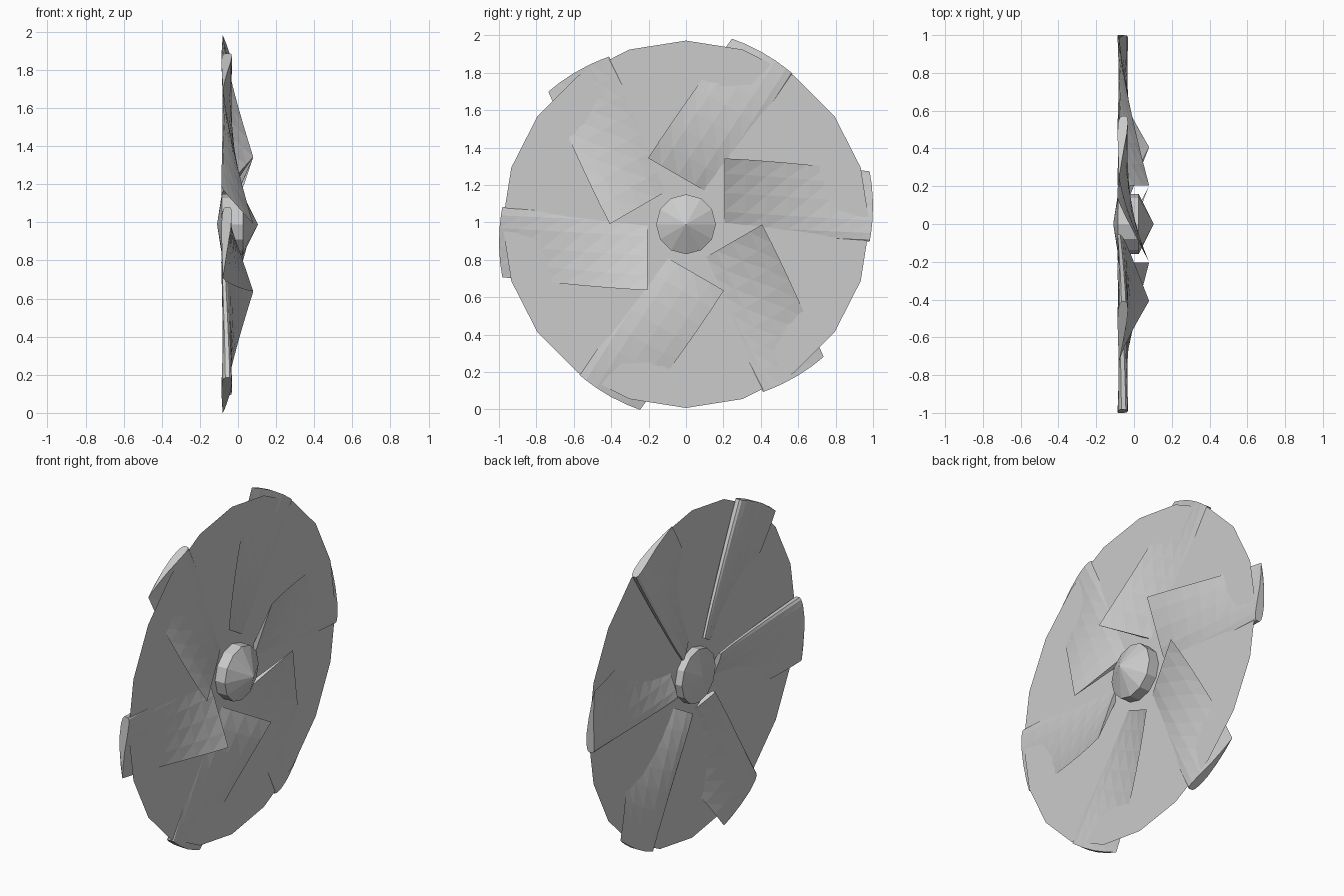
import bpy, bmesh, math

if "Cube" in bpy.data.objects:
    bpy.data.objects.remove(bpy.data.objects["Cube"])

ZC = 0.99      # height of the rotor axis
DISC_X = -0.04


def make(name, verts, faces):
    me = bpy.data.meshes.new(name)
    me.from_pydata(verts, [], faces)
    bm = bmesh.new()
    bm.from_mesh(me)
    bmesh.ops.recalc_face_normals(bm, faces=bm.faces[:])
    bm.to_mesh(me)
    bm.free()
    ob = bpy.data.objects.new(name, me)
    bpy.context.collection.objects.link(ob)
    return ob


def ring(x, r, n):
    return [(x, r * math.sin(2 * math.pi * i / n), ZC + r * math.cos(2 * math.pi * i / n))
            for i in range(n)]


# Thin backing disc
make("backing_disc", ring(DISC_X, 0.982, 20), [list(range(20))])

# Hub: short drum, tall front cone, shallow rear cone
n = 12
hv = ring(0.025, 0.16, n) + ring(-0.085, 0.16, n) + [(0.105, 0, ZC), (-0.11, 0, ZC)]
hf = []
for i in range(n):
    j = (i + 1) % n
    hf += [(i, j, n + j, n + i), (i, j, 2 * n), (n + i, n + j, 2 * n + 1)]
make("hub", hv, hf)

# Aerofoil section: (chord fraction from leading edge, half thickness fraction)
upper = [(0.0, 0.45), (0.03, 0.8), (0.12, 1.0), (0.3, 0.95), (0.55, 0.62), (0.8, 0.28)]
section = upper + [(1.0, 0.0)] + [(c, -h) for c, h in reversed(upper)]
STATIONS = 8


def lerp(a, b, t):
    return a + (b - a) * t


def blade(name, angle):
    verts, faces = [], []
    ca, sa = math.cos(angle), math.sin(angle)
    m = len(section)
    for s in range(STATIONS):
        f = s / (STATIONS - 1)
        g = 1 - (1 - f) ** 1.3                      # twist eases out towards the tip
        lead = (lerp(-0.08, -0.055, g), lerp(-0.055, -0.092, f ** 0.7))
        trail = (lerp(0.08, -0.08, g), lerp(0.352, 0.283, f ** 1.3))
        half = lerp(0.016, 0.026, f)
        for c, h in section:
            x = lerp(lead[0], trail[0], c) + h * half
            t = lerp(lead[1], trail[1], c)
            r = lerp(0.205, 0.982 + 0.018 * 4 * c * (1 - c), f)
            verts.append((x, r * ca - t * sa, ZC + r * sa + t * ca))
    for s in range(STATIONS - 1):
        for i in range(m):
            j = (i + 1) % m
            a, b = s * m, (s + 1) * m
            faces += [(a + i, a + j, b + j), (a + i, b + j, b + i)]
    faces += [list(range(m)), list(range((STATIONS - 1) * m, STATIONS * m))]
    return make(name, verts, faces)


# Six twisted blades around the axis
for k in range(6):
    blade(f"blade_{k + 1}", k * math.pi / 3)
